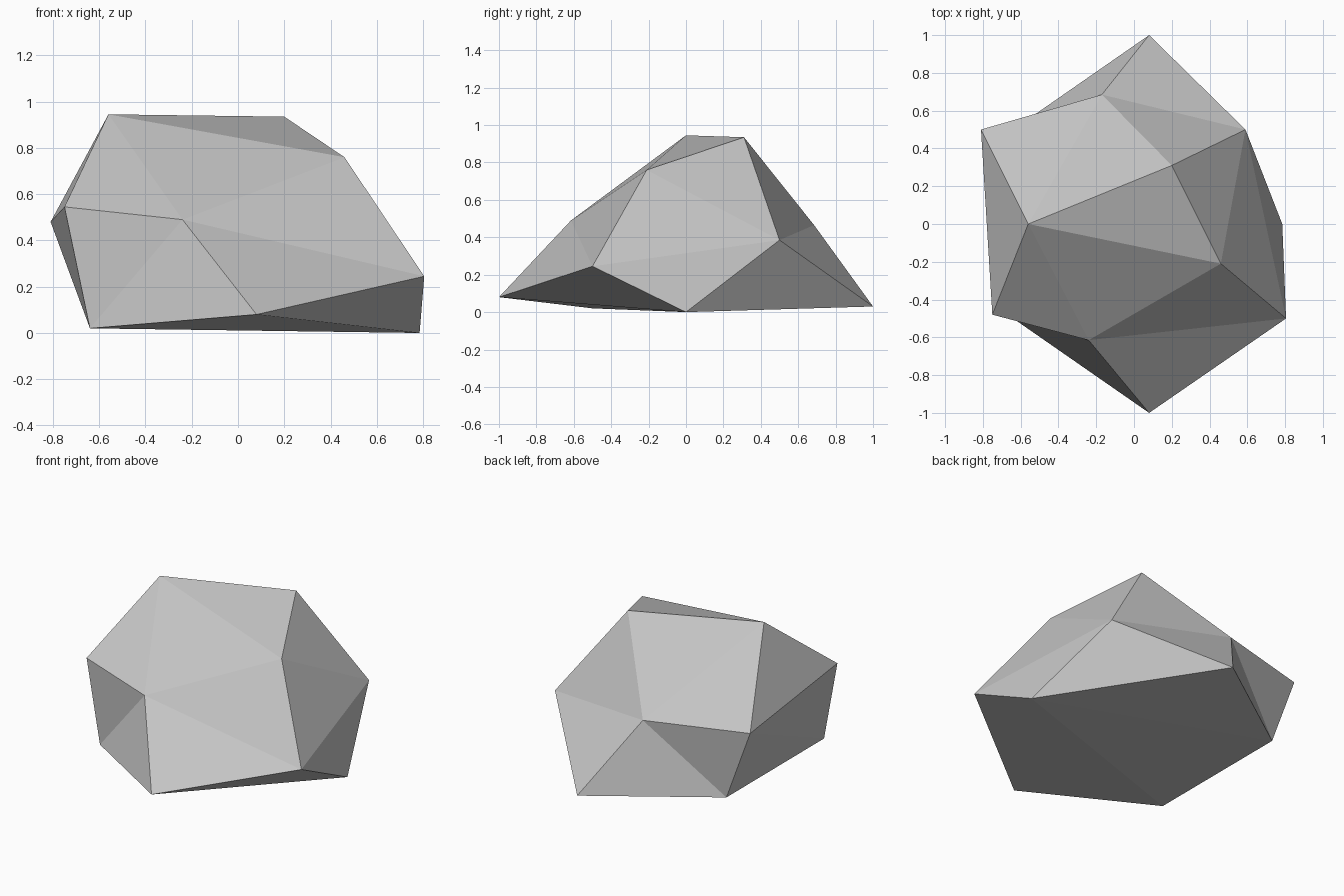
import bpy
import bmesh

default_cube = bpy.data.objects.get("Cube")
if default_cube:
    bpy.data.objects.remove(default_cube, do_unlink=True)


def make_material(name, color):
    material = bpy.data.materials.new(name)
    material.use_nodes = True
    material.diffuse_color = color
    material.node_tree.nodes["Principled BSDF"].inputs["Base Color"].default_value = color
    return material


# Corner points of the boulder
corners = {
    # ground rim
    "front_foot": (0.08, -1.0, 0.08),
    "left_foot": (0.785, 0.0, 0.0),
    "back_foot": (0.08, 1.0, 0.03),
    "rear_foot": (-0.64, 0.5, 0.02),
    "right_foot": (-0.64, -0.5, 0.02),
    # middle band
    "left_front": (0.805, -0.5, 0.245),
    "left_back": (0.59, 0.5, 0.385),
    "back_mid": (-0.17, 0.685, 0.465),
    "right_back": (-0.81, 0.5, 0.48),
    "right_front": (-0.75, -0.48, 0.545),
    "front_mid": (-0.24, -0.615, 0.49),
    # crown
    "peak_right": (-0.56, 0.0, 0.945),
    "peak_back": (0.2, 0.31, 0.935),
    "peak_left": (0.46, -0.21, 0.76),
}

# Facets, grouped by the side of the boulder they lie on
facets = {
    "front": [
        "peak_right peak_left front_mid",
        "peak_left left_front front_mid",
        "front_mid left_front front_foot",
        "front_mid front_foot right_foot",
        "front_mid right_foot right_front",
        "peak_right right_front front_mid",
    ],
    "left": [
        "peak_right peak_back peak_left",
        "peak_left peak_back left_back",
        "peak_left left_back left_front",
        "left_front left_back left_foot",
    ],
    "back": [
        "left_foot left_back back_foot",
        "left_back back_mid back_foot",
        "left_back peak_back back_mid",
        "peak_right back_mid peak_back",
        "peak_right right_back back_mid",
        "back_mid rear_foot right_back",
        "back_mid back_foot rear_foot",
    ],
    "right": [
        "peak_right right_back right_front",
        "right_front right_foot right_back",
        "right_back right_foot rear_foot",
    ],
    "underside": [
        "left_front left_foot front_foot",
        "left_foot front_foot right_foot",
        "left_foot right_foot rear_foot",
        "left_foot rear_foot back_foot",
    ],
}

# Build the closed, flat-shaded stone
bm = bmesh.new()
verts = {name: bm.verts.new(point) for name, point in corners.items()}
for side in facets.values():
    for facet in side:
        bm.faces.new([verts[name] for name in facet.split()])
bmesh.ops.recalc_face_normals(bm, faces=bm.faces[:])

mesh = bpy.data.meshes.new("boulder")
bm.to_mesh(mesh)
bm.free()
mesh.materials.append(make_material("stone grey", (0.55, 0.55, 0.55, 1.0)))
boulder = bpy.data.objects.new("boulder", mesh)
bpy.context.collection.objects.link(boulder)
